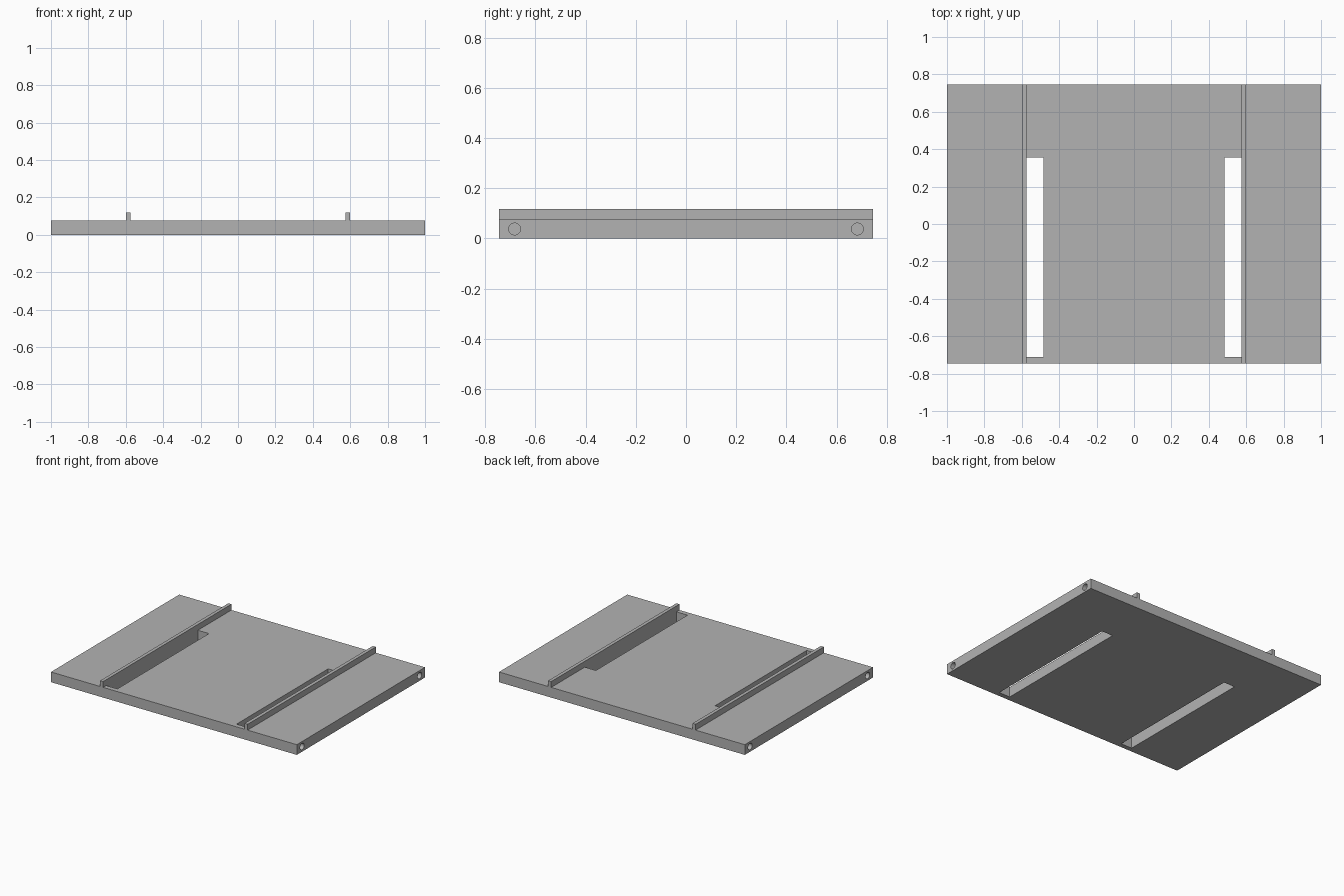
import bpy
import bmesh
from math import pi
from mathutils import Matrix, Vector

DEPTH = 0.745                       # half depth of the board
TOP, RAIL_TOP = 0.075, 0.118
RAIL_IN, RAIL_OUT = 0.575, 0.6
SLOT_IN, SLOT_FRONT, SLOT_BACK = 0.485, -0.71, 0.355
HOLE_Y, HOLE_Z, HOLE_R, HOLE_DEPTH = 0.683, 0.0375, 0.0235, 0.1

if "Cube" in bpy.data.objects:
    bpy.data.objects.remove(bpy.data.objects["Cube"])

grey = bpy.data.materials.new("plain grey")
grey.use_nodes = True
colour = (0.45, 0.45, 0.45, 1)
grey.diffuse_color = colour
grey.node_tree.nodes["Principled BSDF"].inputs["Base Color"].default_value = colour


def make_object(name, bm):
    bmesh.ops.recalc_face_normals(bm, faces=bm.faces)
    mesh = bpy.data.meshes.new(name)
    bm.to_mesh(mesh)
    bm.free()
    mesh.materials.append(grey)
    obj = bpy.data.objects.new(name, mesh)
    bpy.context.collection.objects.link(obj)
    return obj


def extrude_outline(bm, points, offset):
    face = bm.faces.new([bm.verts.new(p) for p in points])
    result = bmesh.ops.extrude_face_region(bm, geom=[face], use_keep_orig=True)
    moved = [v for v in result["geom"] if isinstance(v, bmesh.types.BMVert)]
    bmesh.ops.translate(bm, verts=moved, vec=Vector(offset))


# Board and its two raised rails, as one cross-section swept front to back
half = [(1, 0), (1, TOP), (RAIL_OUT, TOP), (RAIL_OUT, RAIL_TOP),
        (RAIL_IN, RAIL_TOP), (RAIL_IN, TOP)]
outline = half + [(-x, z) for x, z in reversed(half)]
bm = bmesh.new()
extrude_outline(bm, [(x, -DEPTH, z) for x, z in outline], (0, 2 * DEPTH, 0))
board = make_object("board_with_rails", bm)

# Cutters for the long slots and the round holes in the side edges
bm = bmesh.new()
for side in (-1, 1):
    corners = [(SLOT_IN, SLOT_FRONT), (RAIL_IN, SLOT_FRONT),
               (RAIL_IN, SLOT_BACK), (SLOT_IN, SLOT_BACK)]
    extrude_outline(bm, [(side * x, y, -0.05) for x, y in corners], (0, 0, 0.15))
    for y in (-HOLE_Y, HOLE_Y):
        place = Matrix.Translation((side, y, HOLE_Z)) @ Matrix.Rotation(pi / 2, 4, "Y")
        bmesh.ops.create_cone(bm, cap_ends=True, segments=32, radius1=HOLE_R,
                              radius2=HOLE_R, depth=2 * HOLE_DEPTH, matrix=place)
cutter = make_object("slot_and_hole_cutter", bm)
cutter.hide_render = True
cutter.hide_viewport = True
cutter.display_type = "WIRE"

cut = board.modifiers.new("slots and holes", "BOOLEAN")
cut.operation = "DIFFERENCE"
cut.solver = "EXACT"
cut.object = cutter

# Apply the cut and drop the cutter
bpy.context.view_layer.update()
evaluated = board.evaluated_get(bpy.context.evaluated_depsgraph_get())
board.data = bpy.data.meshes.new_from_object(evaluated)
board.modifiers.clear()
bpy.data.objects.remove(cutter)

# Round hole walls smooth, all edges sharp
bpy.ops.object.select_all(action="DESELECT")
board.select_set(True)
bpy.context.view_layer.objects.active = board
bpy.ops.object.shade_smooth_by_angle()
